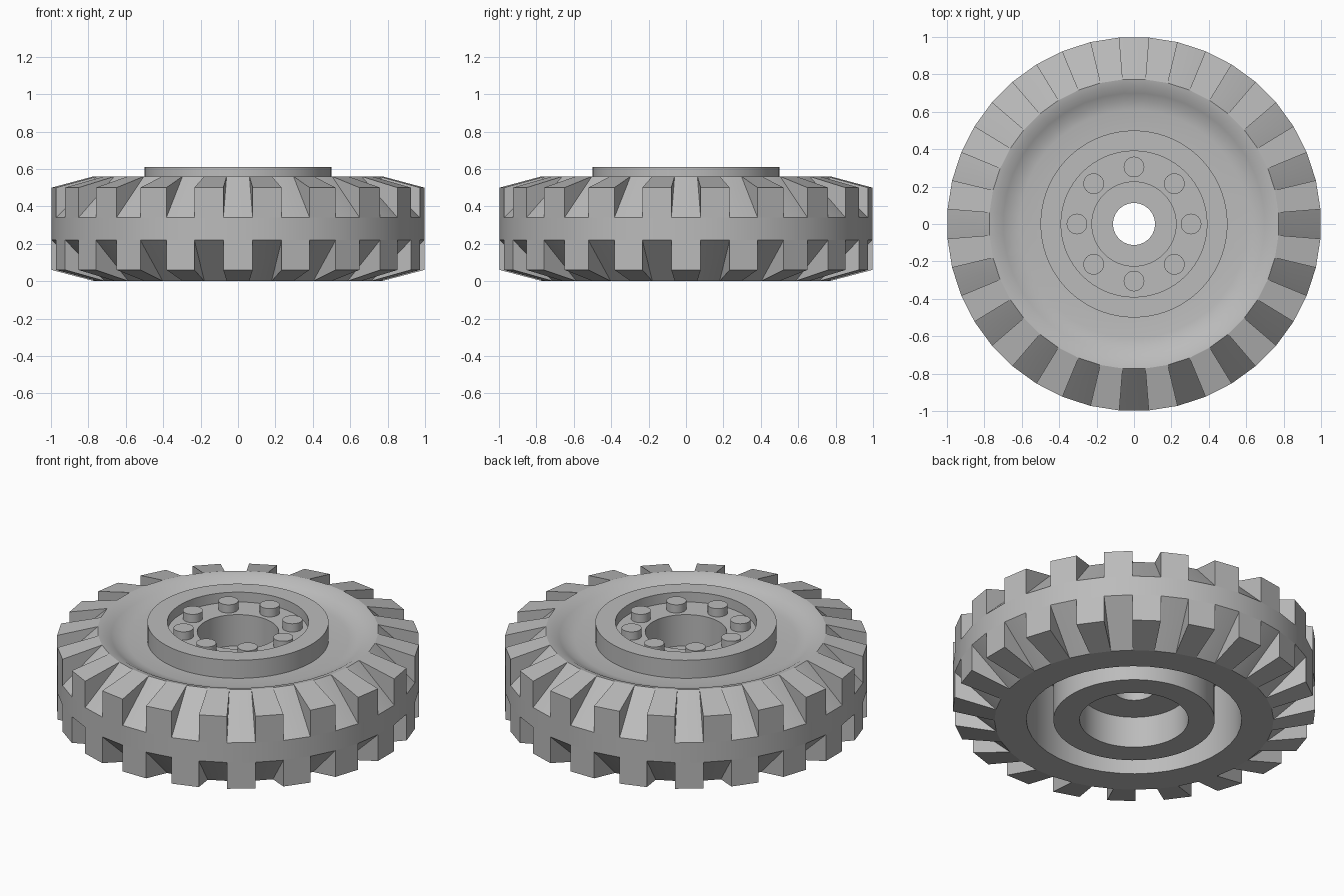
import bpy
import bmesh
from math import cos, sin, tau, radians

old = bpy.data.objects.get("Cube")
if old:
    bpy.data.objects.remove(old, do_unlink=True)

GREY = (0.5, 0.5, 0.5, 1)
grey = bpy.data.materials.new("plain grey")
grey.use_nodes = True
grey.diffuse_color = GREY
grey.node_tree.nodes["Principled BSDF"].inputs["Base Color"].default_value = GREY

BLOCKS = 20
STEP = tau / BLOCKS


def polar(r, angle, z):
    return (r * cos(angle), r * sin(angle), z)


def finish(bm, name, smooth=None):
    bmesh.ops.recalc_face_normals(bm, faces=bm.faces)
    mesh = bpy.data.meshes.new(name)
    bm.to_mesh(mesh)
    bm.free()
    mesh.materials.append(grey)
    obj = bpy.data.objects.new(name, mesh)
    bpy.context.collection.objects.link(obj)
    if smooth:
        bpy.ops.object.select_all(action="DESELECT")
        obj.select_set(True)
        bpy.context.view_layer.objects.active = obj
        bpy.ops.object.shade_smooth_by_angle(angle=radians(smooth))
    return obj


def lathe(name, profile, sides, smooth=30):
    """Closed (radius, height) profile turned around the z axis."""
    bm = bmesh.new()
    rings = [[bm.verts.new(polar(r, tau * (i + 0.5) / sides, z)) for r, z in profile]
             for i in range(sides)]
    n = len(profile)
    for i in range(sides):
        a, b = rings[i], rings[(i + 1) % sides]
        for j in range(n):
            k = (j + 1) % n
            bm.faces.new((a[j], b[j], b[k], a[k]))
    return finish(bm, name, smooth)


def tread(name, section, offset):
    """Ring of blocks, each half a step wide."""
    bm = bmesh.new()
    for i in range(BLOCKS):
        mid = (i + offset) * STEP
        a, b = [[bm.verts.new(polar(r, mid + side * STEP / 4, z)) for r, z in section]
                for side in (-1, 1)]
        bm.faces.new(a)
        bm.faces.new(b)
        for j in range(len(section)):
            k = (j + 1) % len(section)
            bm.faces.new((a[j], b[j], b[k], a[k]))
    return finish(bm, name)


# Tyre: flat underside, sloped shoulders, centre band and dished sidewall
lathe("tyre_body", [
    (0.594, 0), (0.77, 0), (1, 0.22), (1, 0.34), (0.775, 0.56),
    (0.74, 0.553), (0.70, 0.53), (0.66, 0.51), (0.61, 0.5), (0.44, 0.5),
    (0.44, 0.44), (0.594, 0.44)], 2 * BLOCKS)

# Tread blocks, staggered between the two sides
tread("upper_tread_blocks", [(1, 0.34), (1, 0.5), (0.775, 0.56), (0.76, 0.34)], 0.5)
tread("lower_tread_blocks", [(1, 0.22), (1, 0.06), (0.77, 0), (0.75, 0.22)], 0)

# Hub: raised rim, bolt plate, well, axle hole and lower sleeve
lathe("hub", [
    (0.5, 0.61), (0.39, 0.61), (0.39, 0.55), (0.225, 0.55), (0.225, 0.36),
    (0.112, 0.36), (0.112, 0.19), (0.3, 0.19), (0.3, 0), (0.445, 0),
    (0.445, 0.45), (0.5, 0.45)], 80)

# Wheel bolts
bm = bmesh.new()
for i in range(8):
    made = bmesh.ops.create_cone(bm, cap_ends=True, segments=32,
                                 radius1=0.055, radius2=0.055, depth=0.07)
    bmesh.ops.translate(bm, verts=made["verts"], vec=polar(0.305, tau * i / 8, 0.565))
finish(bm, "wheel_bolts", 30)
